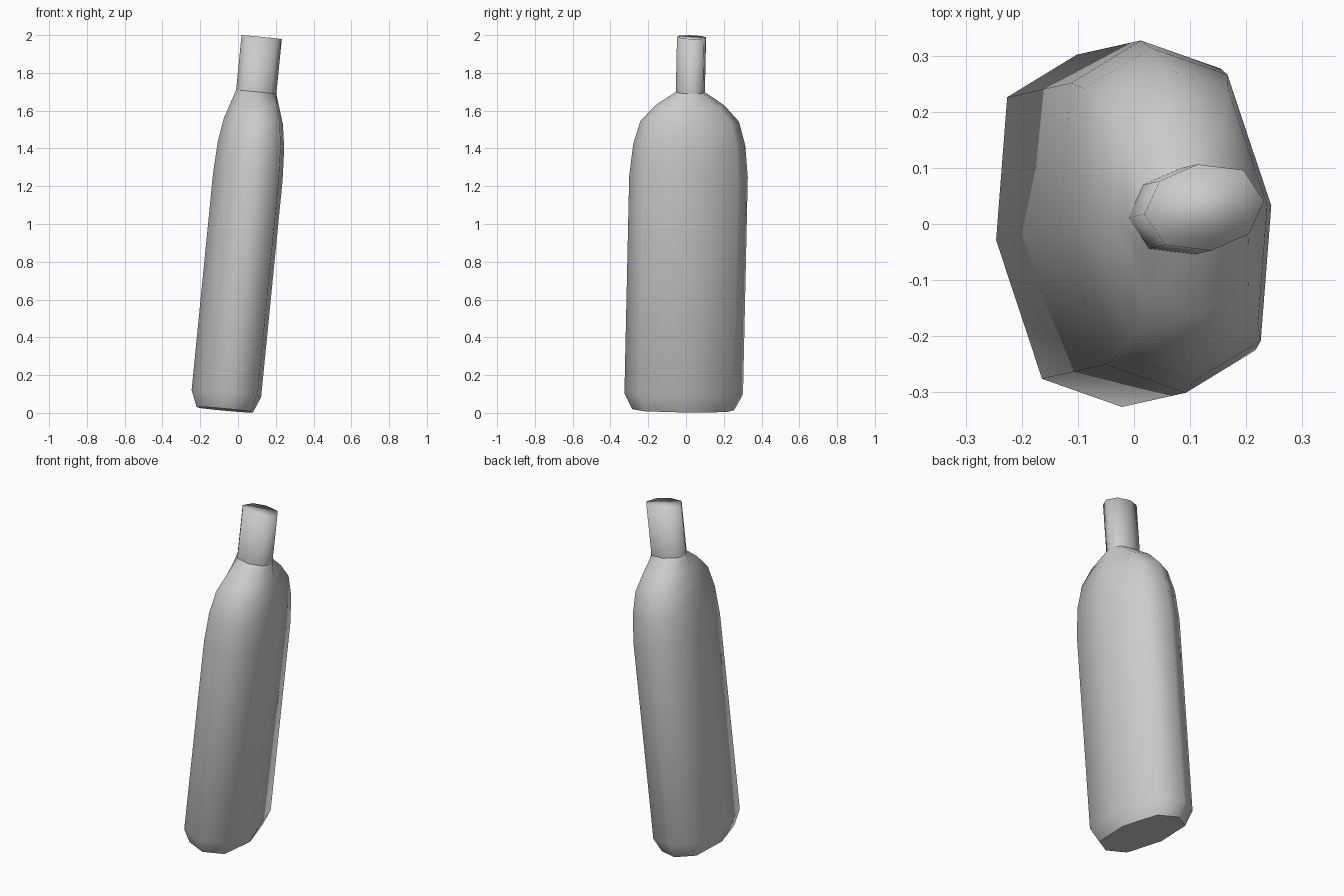
import bpy, bmesh, math
from mathutils import Vector

cube = bpy.data.objects.get("Cube")
if cube:
    bpy.data.objects.remove(cube)

# One plain grey for the whole bottle
grey = bpy.data.materials.new("plain grey")
grey.use_nodes = True
color = (0.6, 0.6, 0.6, 1)
grey.diffuse_color = color
grey.node_tree.nodes["Principled BSDF"].inputs["Base Color"].default_value = color

# The bottle leans along this axis
BASE = Vector((-0.07, -0.014, 0.017))
AXIS = Vector((0.099, 0.022, 1)).normalized()
LEAN = Vector((0, 0, 1)).rotation_difference(AXIS)

# Half of each eight-sided cross-section; the other half is its point mirror
BODY = [(0.185, 0.017), (0.103, 0.264), (-0.04, 0.314), (-0.165, 0.238)]
NECK = [(0.107, 0.012), (0.07, 0.067), (-0.012, 0.077), (-0.08, 0.047)]


def full(half):
    return half + [(-x, -y) for x, y in half]


def scaled(half, sx, sy):
    return [(x * sx, y * sy) for x, y in half]


def loft(name, rings, cap_bottom, cap_top, angle):
    """Skin a stack of (height, half section) rings along the leaning axis."""
    bm = bmesh.new()
    loops = []
    for height, half in rings:
        loops.append([bm.verts.new(BASE + LEAN @ Vector((x, y, height)))
                      for x, y in full(half)])
    for low, high in zip(loops, loops[1:]):
        for i in range(len(low)):
            j = (i + 1) % len(low)
            bm.faces.new((low[i], low[j], high[j], high[i]))
    if cap_bottom:
        bm.faces.new(loops[0][::-1])
    if cap_top:
        bm.faces.new(loops[-1])
    mesh = bpy.data.meshes.new(name)
    bm.to_mesh(mesh)
    bm.free()
    mesh.materials.append(grey)
    obj = bpy.data.objects.new(name, mesh)
    bpy.context.collection.objects.link(obj)
    bpy.ops.object.select_all(action='DESELECT')
    obj.select_set(True)
    bpy.context.view_layer.objects.active = obj
    bpy.ops.object.shade_smooth_by_angle(angle=math.radians(angle))
    return obj


# Body: chamfered foot, straight sides, rounded shoulder
body_rings = [(h, scaled(BODY, sx, sy)) for h, sx, sy in [
    (0, 0.81, 0.86), (0.085, 1, 1), (1.24, 1, 1),
    (1.41, 0.955, 0.945), (1.535, 0.85, 0.83), (1.62, 0.7, 0.58)]]
NECK_BASE = 1.69
body_rings.append((NECK_BASE, NECK))
loft("bottle_body", body_rings, True, False, 60)

# Neck: short oval tube closed at the top
loft("bottle_neck", [(NECK_BASE, NECK), (1.982, NECK)], False, True, 180)
